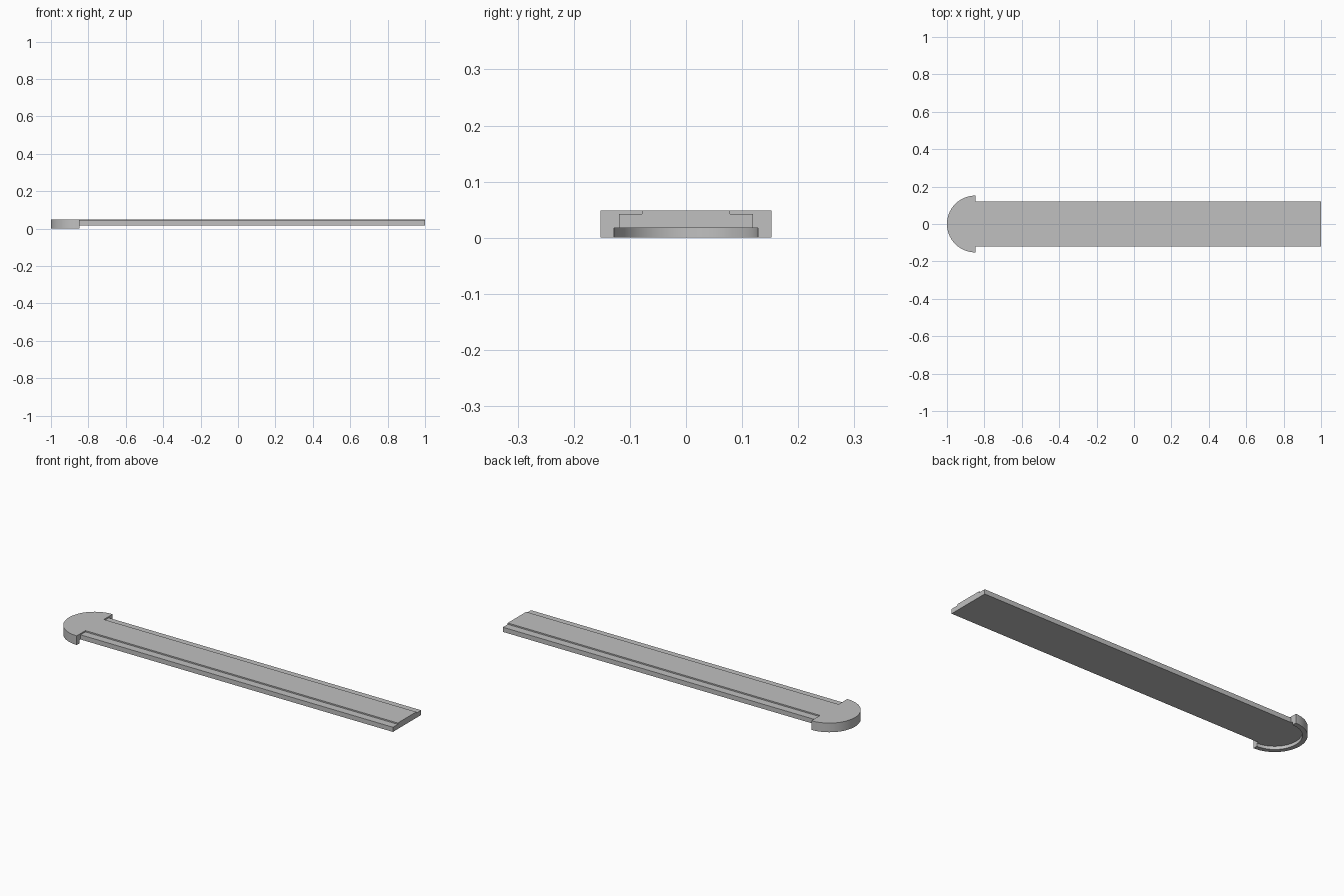
import bpy, bmesh, math
from mathutils import Vector

cube = bpy.data.objects.get("Cube")
if cube:
    bpy.data.objects.remove(cube, do_unlink=True)

R_OUT, R_IN = 0.152, 0.128      # rounded head radii
TOP, LEDGE, BASE = 0.049, 0.042, 0.017
HEAD_X = -1 + R_OUT             # flat side of the head

grey = bpy.data.materials.new("plain_grey")
grey.use_nodes = True
colour = (0.53, 0.53, 0.53, 1)
grey.diffuse_color = colour
grey.node_tree.nodes["Principled BSDF"].inputs["Base Color"].default_value = colour


def finish(bm, name):
    bmesh.ops.recalc_face_normals(bm, faces=bm.faces)
    mesh = bpy.data.meshes.new(name)
    bm.to_mesh(mesh)
    bm.free()
    mesh.materials.append(grey)
    obj = bpy.data.objects.new(name, mesh)
    bpy.context.collection.objects.link(obj)
    return obj


# Long strip: stepped cross-section with a ledge along each side
bm = bmesh.new()
half = [(0.119, BASE), (0.119, LEDGE), (0.078, LEDGE), (0.078, TOP)]
section = half + [(-y, z) for y, z in reversed(half)]
face = bm.faces.new([bm.verts.new((HEAD_X, y, z)) for y, z in section])
ext = bmesh.ops.extrude_face_region(bm, geom=[face], use_keep_orig=True)
moved = [v for v in ext["geom"] if isinstance(v, bmesh.types.BMVert)]
bmesh.ops.translate(bm, verts=moved, vec=(1 - HEAD_X, 0, 0))
finish(bm, "strip")

# Half-round head: profile turned half a circle, with a recess underneath
bm = bmesh.new()
profile = [(0, BASE), (R_IN, BASE), (R_IN, 0), (R_OUT, 0), (R_OUT, TOP), (0, TOP)]
verts = [bm.verts.new((HEAD_X, r, z)) for r, z in profile]
edges = [bm.edges.new(pair) for pair in zip(verts, verts[1:])]
bmesh.ops.spin(bm, geom=verts + edges, cent=(HEAD_X, 0, 0), axis=(0, 0, 1),
               angle=math.pi, steps=48)
bmesh.ops.remove_doubles(bm, verts=bm.verts, dist=1e-5)
rim = [e for e in bm.edges if e.is_boundary]
bmesh.ops.contextual_create(bm, geom=rim)
head = finish(bm, "rounded_head")

bpy.ops.object.select_all(action="DESELECT")
head.select_set(True)
bpy.context.view_layer.objects.active = head
bpy.ops.object.shade_smooth_by_angle(angle=math.radians(30))
